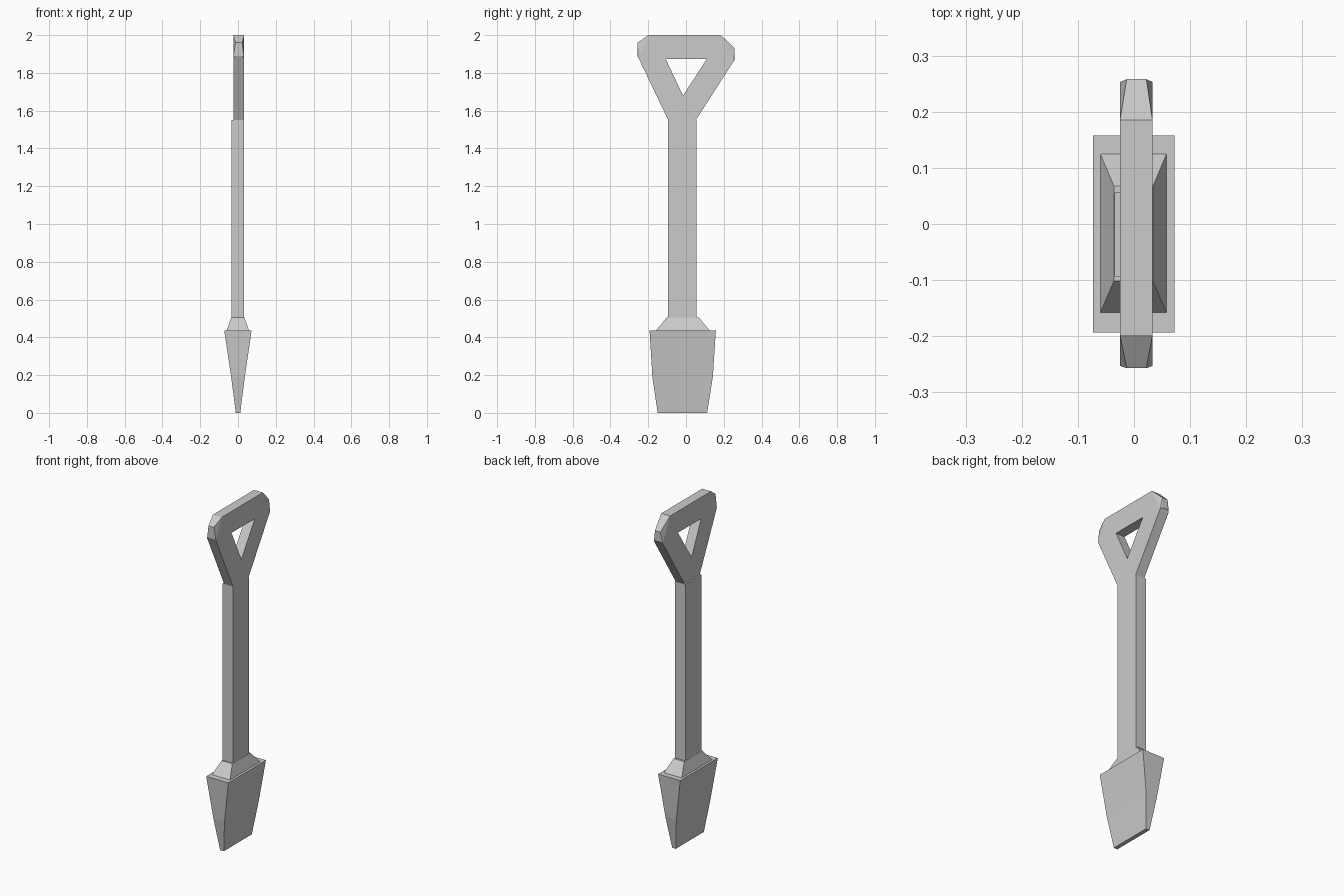
import bpy, bmesh

if "Cube" in bpy.data.objects:
    bpy.data.objects.remove(bpy.data.objects["Cube"])


def finish(name, bm):
    bmesh.ops.recalc_face_normals(bm, faces=bm.faces[:])
    mesh = bpy.data.meshes.new(name)
    bm.to_mesh(mesh)
    bm.free()
    obj = bpy.data.objects.new(name, mesh)
    bpy.context.collection.objects.link(obj)
    return obj


def loft(name, rings):
    """Stack rectangular rings given as (z, x0, x1, y0, y1), capped at both ends."""
    bm = bmesh.new()
    loops = []
    for z, x0, x1, y0, y1 in rings:
        corners = [(x0, y0), (x1, y0), (x1, y1), (x0, y1)]
        loops.append([bm.verts.new((x, y, z)) for x, y in corners])
    for a, b in zip(loops, loops[1:]):
        for i in range(4):
            j = (i + 1) % 4
            bm.faces.new((a[i], a[j], b[j], b[i]))
    bm.faces.new(loops[0])
    bm.faces.new(loops[-1])
    return finish(name, bm)


def plate(name, outlines, x0, x1):
    """Extrude a (y, z) outline with holes from x0 to x1."""
    bm = bmesh.new()
    edges = []
    for outline in outlines:
        vs = [bm.verts.new((x0, y, z)) for y, z in outline]
        edges += [bm.edges.new((vs[i - 1], vs[i])) for i in range(len(vs))]
    bmesh.ops.triangle_fill(bm, edges=edges, use_beauty=True)
    ext = bmesh.ops.extrude_face_region(bm, geom=bm.faces[:], use_keep_orig=True)
    moved = [g for g in ext["geom"] if isinstance(g, bmesh.types.BMVert)]
    bmesh.ops.translate(bm, verts=moved, vec=(x1 - x0, 0, 0))
    return finish(name, bm)


def grip_end(name, wide, narrow):
    """Tapered cap: wide edge on the grip, narrow edge at the tip."""
    bm = bmesh.new()
    for points, xs in ((wide, (GX0, GX1)), (narrow, (-0.013, 0.022))):
        for y, z in points:
            for x in xs:
                bm.verts.new((x, y, z))
    bmesh.ops.convex_hull(bm, input=bm.verts[:])
    bmesh.ops.dissolve_limit(bm, angle_limit=0.01, verts=bm.verts[:], edges=bm.edges[:])
    return finish(name, bm)


# Blade, thick at the shoulder and narrowing to the edge
loft("blade", [(0, -0.012, 0.012, -0.15, 0.112),
               (0.19, -0.036, 0.036, -0.178, 0.142),
               (0.437, -0.073, 0.072, -0.193, 0.158)])

# Sloped collar joining blade and shaft
loft("collar", [(0.437, -0.06, 0.058, -0.158, 0.125),
                (0.505, -0.036, 0.034, -0.102, 0.068)])

# Shaft
loft("shaft", [(0.505, -0.035, 0.033, -0.094, 0.056),
               (1.55, -0.035, 0.033, -0.094, 0.056)])

# Triangular grip with an open middle
GX0, GX1 = -0.025, 0.033
plate("grip", [[(-0.094, 1.55), (0.052, 1.55), (0.253, 1.863),
                (0.185, 2.0), (-0.198, 2.0), (-0.253, 1.882)],
               [(-0.107, 1.873), (0.11, 1.873), (-0.016, 1.68)]], GX0, GX1)

# Chamfered grip ends
grip_end("grip_end_right", [(0.185, 2.0), (0.253, 1.863)], [(0.258, 1.93), (0.258, 1.87)])
grip_end("grip_end_left", [(-0.198, 2.0), (-0.253, 1.882)], [(-0.257, 1.96), (-0.257, 1.888)])
